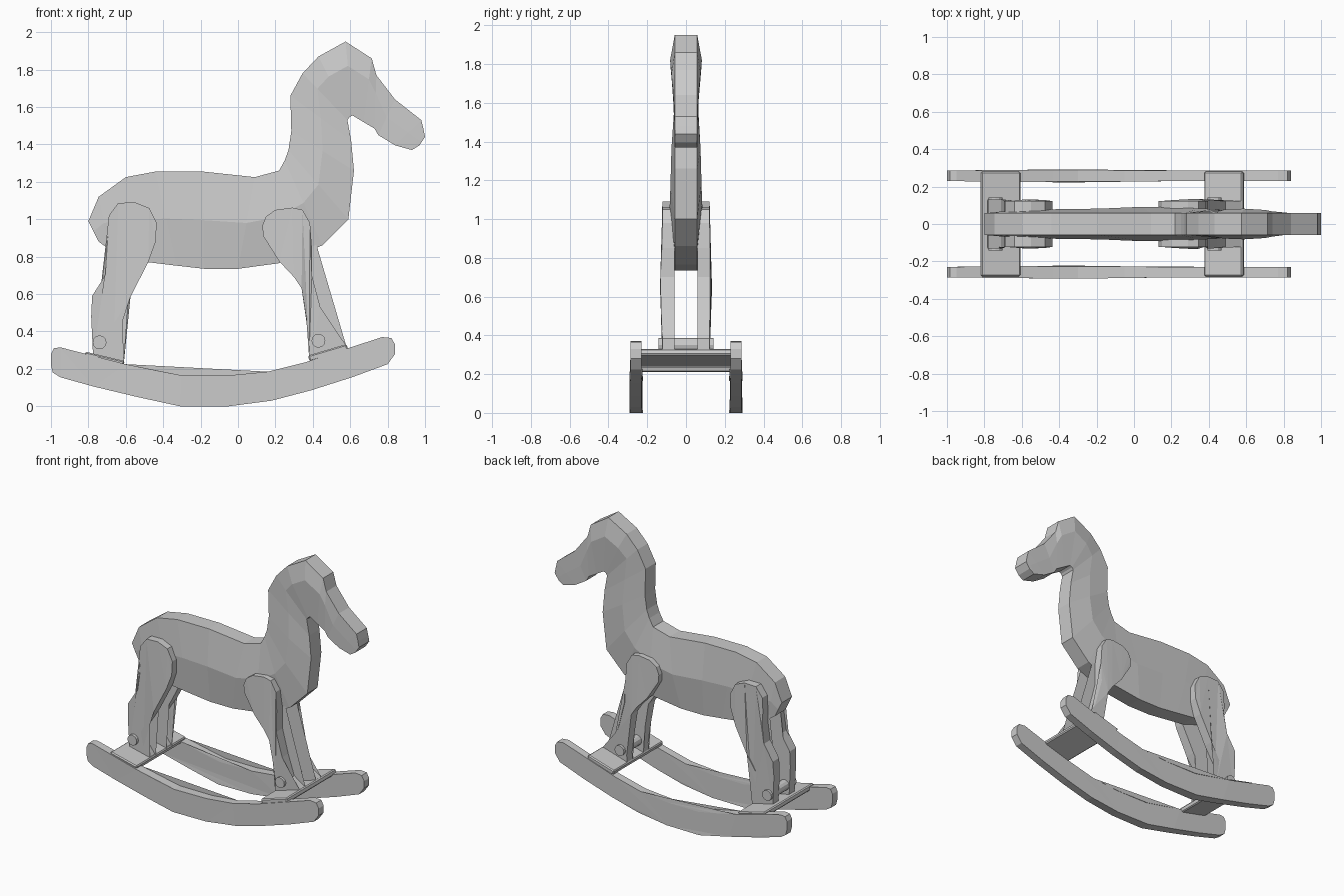
import bpy, bmesh, math
from mathutils import Matrix


def finish(name, bm):
    bmesh.ops.recalc_face_normals(bm, faces=bm.faces)
    me = bpy.data.meshes.new(name)
    bm.to_mesh(me)
    bm.free()
    ob = bpy.data.objects.new(name, me)
    bpy.context.collection.objects.link(ob)
    return ob


def board(name, outline, inner, outer):
    """Side-profile board; inner/outer give y for each (x, z); made left and right."""
    for side, s in (("right", -1), ("left", 1)):
        bm = bmesh.new()
        a = [bm.verts.new((x, s * inner(x, z), z)) for x, z in outline]
        b = [bm.verts.new((x, s * outer(x, z), z)) for x, z in outline]
        n = len(a)
        for i in range(n):
            j = (i + 1) % n
            bm.faces.new((a[i], a[j], b[j], b[i]))
        caps = [bm.faces.new(a), bm.faces.new(b)]
        bmesh.ops.triangulate(bm, faces=caps)
        finish(side + "_" + name, bm)


# Horse body, neck and head: sections (back x, z, belly x, z, half width at bulge)
sections = [
    (-0.80, 0.99, -0.745, 0.88, .060), (-0.745, 1.12, -0.69, 0.84, .066),
    (-0.60, 1.225, -0.48, 0.77, .075), (-0.44, 1.255, -0.33, 0.752, .080),
    (-0.19, 1.255, -0.18, 0.735, .082), (0.09, 1.225, 0.0, 0.735, .092),
    (0.22, 1.26, 0.22, 0.765, .088), (0.25, 1.315, 0.45, 0.86, .083),
    (0.27, 1.37, 0.59, 1.00, .080), (0.285, 1.47, 0.62, 1.26, .075),
    (0.28, 1.66, 0.605, 1.42, .063), (0.345, 1.78, 0.585, 1.53, .066),
    (0.43, 1.87, 0.595, 1.545, .078), (0.575, 1.95, 0.612, 1.555, .082),
    (0.715, 1.86, 0.67, 1.52, .075), (0.74, 1.77, 0.73, 1.485, .068),
    (0.84, 1.64, 0.75, 1.45, .060), (0.98, 1.53, 0.84, 1.395, .060),
    (0.992, 1.48, 0.93, 1.37, .059), (1.0, 1.44, 0.97, 1.395, .058)]
bm = bmesh.new()
rings = []
for i, (xa, za, xb, zb, w) in enumerate(sections):
    t = 0.33 if 11 <= i <= 15 else 0.5
    rim = 0.058
    xm, zm = xa + (xb - xa) * t, za + (zb - za) * t
    pts = [(xa, -rim, za), (xm, -w, zm), (xb, -rim, zb),
           (xb, rim, zb), (xm, w, zm), (xa, rim, za)]
    rings.append([bm.verts.new(p) for p in pts])
for r, q in zip(rings, rings[1:]):
    for k in range(6):
        m = (k + 1) % 6
        bm.faces.new((r[k], r[m], q[m], q[k]))
bm.faces.new(rings[0])
bm.faces.new(rings[-1])
finish("horse_body", bm)

# Legs, slightly thicker at the knee
leg_in = lambda x, z: 0.06
leg_out = lambda x, z: 0.122 + 0.013 * max(0, 1 - abs(z - 0.65) / 0.25)
board("front_leg", [
    (0.13, 0.965), (0.15, 1.015), (0.20, 1.05), (0.29, 1.062), (0.345, 1.05),
    (0.385, 0.98), (0.395, 0.85), (0.395, 0.70), (0.44, 0.53), (0.488, 0.385),
    (0.578, 0.325), (0.38, 0.265), (0.385, 0.32), (0.365, 0.47), (0.34, 0.63),
    (0.30, 0.69), (0.22, 0.775), (0.135, 0.91)], leg_in, leg_out)
board("back_leg", [
    (-0.55, 1.09), (-0.64, 1.087), (-0.69, 1.02), (-0.695, 0.92), (-0.69, 0.84),
    (-0.71, 0.70), (-0.78, 0.59), (-0.785, 0.48), (-0.775, 0.27), (-0.61, 0.235),
    (-0.665, 0.31), (-0.685, 0.41), (-0.575, 0.585), (-0.48, 0.77),
    (-0.44, 0.88), (-0.435, 0.98), (-0.475, 1.06)], leg_in, leg_out)

# Curved rockers, a little wider in the middle
swell = lambda x: 0.007 * max(0, 1 - abs(x + 0.35) / 0.5)
board("rocker", [
    (-1.0, 0.22), (-1.0, 0.28), (-0.985, 0.31), (-0.95, 0.315), (-0.60, 0.225),
    (-0.43, 0.19), (-0.30, 0.165), (-0.05, 0.165), (0.16, 0.185), (0.36, 0.235),
    (0.77, 0.37), (0.82, 0.365), (0.84, 0.33), (0.84, 0.28), (0.80, 0.225),
    (0.61, 0.155), (0.39, 0.085), (0.18, 0.03), (-0.05, 0), (-0.31, 0),
    (-0.54, 0.05), (-0.77, 0.105), (-0.95, 0.155), (-0.99, 0.18)],
    lambda x, z: 0.229 - swell(x), lambda x, z: 0.286 + swell(x))

# Tilted foot boards across the rockers, and pegs through each leg pair
for end, x, z, slope, px, pz in (("back", -0.715, 0.25, 13.4, -0.74, 0.342),
                                 ("front", 0.482, 0.285, -16.5, 0.43, 0.35)):
    bm = bmesh.new()
    bmesh.ops.create_cube(bm, size=1, matrix=Matrix.Diagonal((0.215, 0.56, 0.035, 1)))
    bmesh.ops.bevel(bm, geom=bm.edges[:], offset=0.007, segments=1, affect='EDGES')
    ob = finish(end + "_foot_board", bm)
    ob.location = (x, 0, z)
    ob.rotation_euler = (0, math.radians(slope), 0)

    bm = bmesh.new()
    bmesh.ops.create_cone(bm, cap_ends=True, segments=12, radius1=0.037,
                          radius2=0.037, depth=0.285)
    ob = finish(end + "_peg", bm)
    ob.location = (px, 0, pz)
    ob.rotation_euler = (math.pi / 2, 0, 0)
